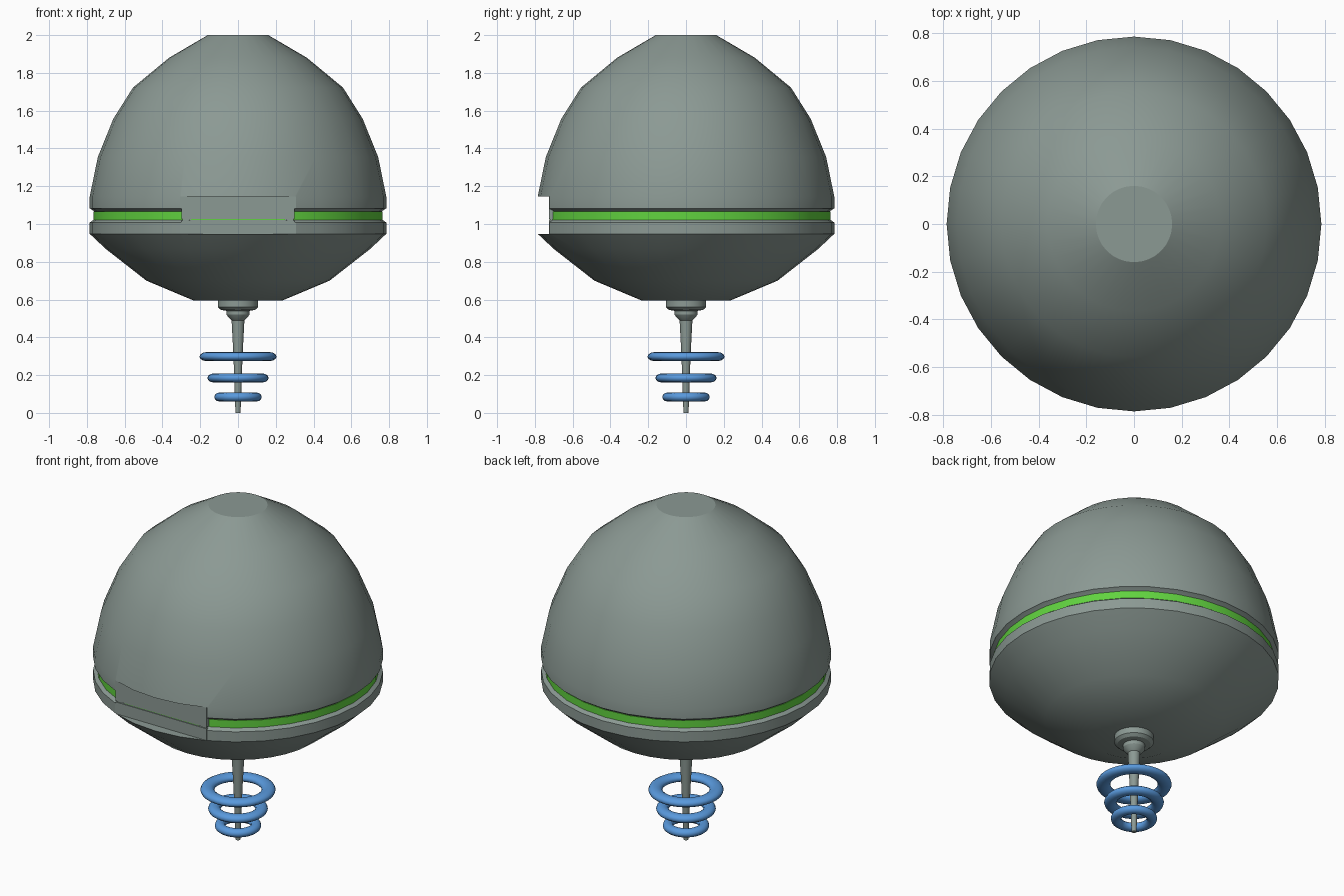
import bpy, math

cube = bpy.data.objects.get("Cube")
if cube:
    bpy.data.objects.remove(cube, do_unlink=True)


def material(name, rgb):
    m = bpy.data.materials.new(name)
    m.use_nodes = True
    m.diffuse_color = (*rgb, 1)
    m.node_tree.nodes["Principled BSDF"].inputs["Base Color"].default_value = (*rgb, 1)
    return m


grey = material("grey metal", (0.26, 0.32, 0.295))
green = material("green glow", (0.12, 0.65, 0.05))
blue = material("blue ring", (0.10, 0.32, 0.72))


def lathe(name, profile, mat, sides=32, closed=False, smooth=30):
    """Spin (radius, z) points round z; open profiles get end caps."""
    n = len(profile)
    verts = [(r * math.cos(2 * math.pi * s / sides), r * math.sin(2 * math.pi * s / sides), z)
             for s in range(sides) for r, z in profile]
    faces = []
    for s in range(sides):
        a, b = s * n, (s + 1) % sides * n
        for i in range(n if closed else n - 1):
            j = (i + 1) % n
            faces.append((a + i, b + i, b + j, a + j))
    if not closed:
        faces.append([s * n for s in reversed(range(sides))])
        faces.append([s * n + n - 1 for s in range(sides)])
    me = bpy.data.meshes.new(name)
    me.from_pydata(verts, [], faces)
    me.materials.append(mat)
    ob = bpy.data.objects.new(name, me)
    bpy.context.collection.objects.link(ob)
    bpy.ops.object.select_all(action="DESELECT")
    ob.select_set(True)
    bpy.context.view_layer.objects.active = ob
    bpy.ops.object.shade_smooth_by_angle(angle=math.radians(smooth))
    return ob


def box(name, x, y, z, mat):
    """Box from (low, high) ranges on each axis."""
    bpy.ops.mesh.primitive_cube_add(size=1, location=[sum(r) / 2 for r in (x, y, z)])
    ob = bpy.context.object
    ob.name = name
    ob.scale = [r[1] - r[0] for r in (x, y, z)]
    ob.data.materials.append(mat)
    return ob


# Main shells, listed from bottom to top
dome = lathe("upper_dome", [(0.755, 1.06), (0.765, 1.07), (0.785, 1.083), (0.785, 1.145),
                            (0.742, 1.355), (0.66, 1.557), (0.556, 1.722),
                            (0.365, 1.88), (0.16, 2.0)], grey)
bowl = lathe("lower_bowl", [(0.235, 0.595), (0.485, 0.7), (0.70, 0.868), (0.785, 0.948),
                            (0.785, 1.008), (0.765, 1.022), (0.755, 1.022)], grey)
band = lathe("glow_band", [(0.765, 1.02), (0.765, 1.066)], green)

# Front notch, cut through the shells and the band
wall_y = -0.726
cutter = box("notch_cutter", (-0.5, 0.5), (-1, wall_y + 0.004), (0.948, 1.145), grey)
cutter.hide_render = True
cutter.hide_viewport = True
for part in (dome, bowl, band):
    cut = part.modifiers.new("notch", "BOOLEAN")
    cut.operation = "DIFFERENCE"
    cut.solver = "EXACT"
    cut.object = cutter

# Notch back wall, split by a fine seam
box("notch_lower_plate", (-0.3, 0.3), (wall_y, -0.69), (0.948, 1.018), grey)
box("notch_upper_plate", (-0.3, 0.3), (wall_y, -0.69), (1.026, 1.145), grey)
box("notch_seam", (-0.295, 0.295), (wall_y + 0.006, -0.69), (1.01, 1.035), grey)

# Antenna stem
lathe("antenna_stem", [(0.013, 0), (0.016, 0.06), (0.024, 0.3), (0.034, 0.49), (0.05, 0.505),
                       (0.06, 0.52), (0.06, 0.54), (0.09, 0.545), (0.107, 0.56),
                       (0.107, 0.6)], grey)

# Floating rings, flattened in section
for name, z, outer, half in (("top_ring", 0.298, 0.204, 0.038),
                             ("middle_ring", 0.185, 0.162, 0.034),
                             ("bottom_ring", 0.084, 0.126, 0.029)):
    angles = [2 * math.pi * i / 12 for i in range(12)]
    lathe(name, [(outer - half + half * math.cos(a), z + 0.024 * math.sin(a)) for a in angles],
          blue, closed=True, smooth=60)
